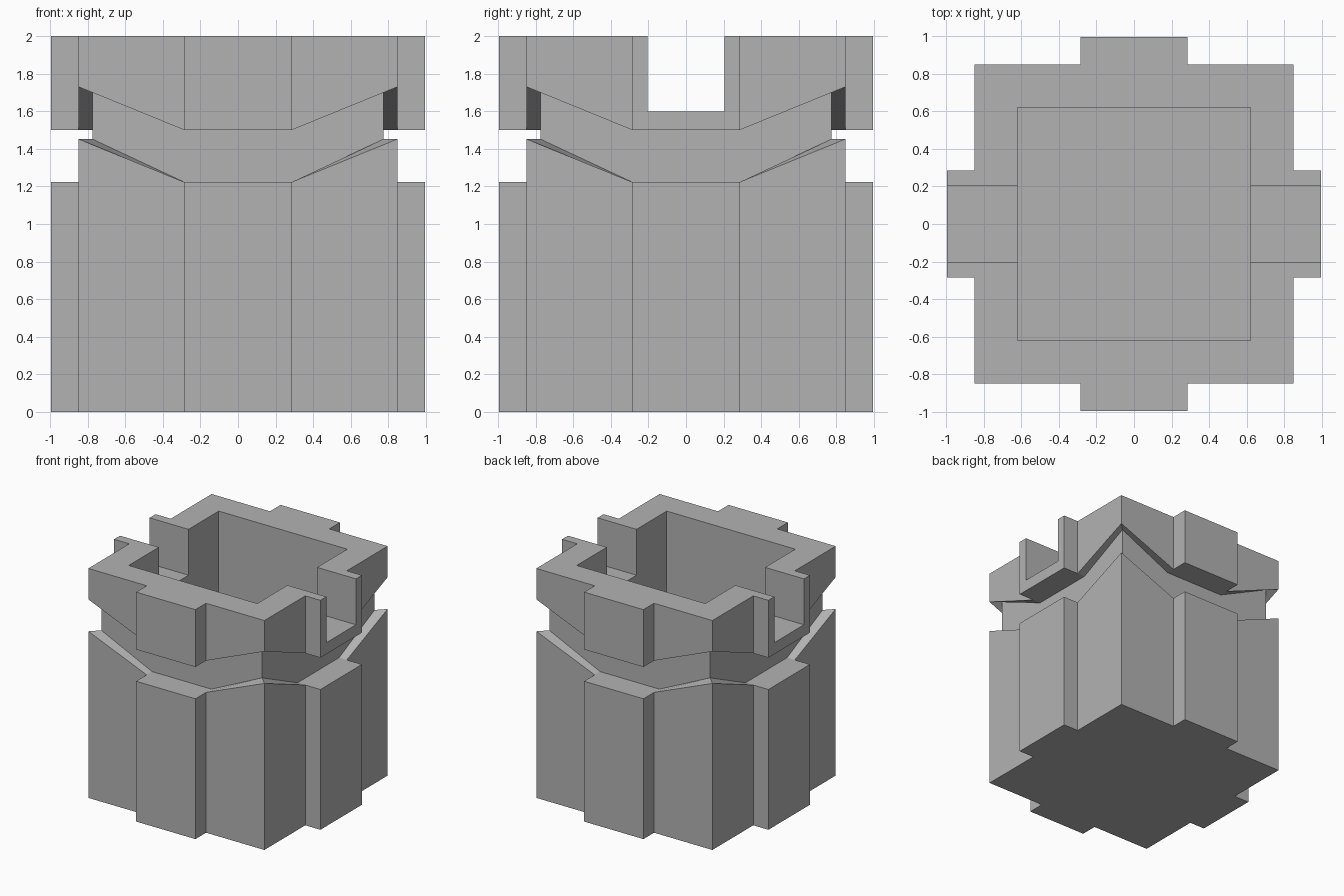
import bpy, bmesh

if "Cube" in bpy.data.objects:
    bpy.data.objects.remove(bpy.data.objects["Cube"])

R, RIB, HALF, NECK = 0.849, 0.995, 0.286, 0.775


def four_sides(side):
    """Repeat one side's (x, y, z) points around the four sides."""
    pts = []
    for _ in range(4):
        pts += side
        side = [(-y, x, z) for x, y, z in side]
    return pts


def outer_loop(bm, z_mid, z_corner):
    return [bm.verts.new(p) for p in four_sides([
        (-HALF, -R, z_mid), (-HALF, -RIB, z_mid), (HALF, -RIB, z_mid),
        (HALF, -R, z_mid), (R, -R, z_corner)])]


def neck_loop(bm, z_mid, z_corner):
    return [bm.verts.new(p) for p in four_sides([
        (-HALF, -NECK, z_mid), (HALF, -NECK, z_mid), (NECK, -NECK, z_corner)])]


def bridge(bm, a, b):
    n = len(a)
    for i in range(n):
        j = (i + 1) % n
        bm.faces.new((a[i], a[j], b[j], b[i]))


def ledge(bm, o, k):
    """Ledge between the ribbed outline and the square neck."""
    for s in range(4):
        i, j = s * 5, s * 3
        i2, j2 = (i + 5) % 20, (j + 3) % 12
        bm.faces.new(o[i:i + 4] + [k[j + 1], k[j]])
        bm.faces.new((o[i + 3], o[i + 4], k[j + 2], k[j + 1]))
        bm.faces.new((o[i + 4], o[i2], k[j2], k[j + 2]))


def box_cutter(name, hx, hy, z0, z1):
    bpy.ops.mesh.primitive_cube_add(size=2, location=(0, 0, (z0 + z1) / 2))
    ob = bpy.context.object
    ob.name = name
    ob.scale = (hx, hy, (z1 - z0) / 2)
    ob.hide_render = True
    ob.display_type = 'WIRE'
    ob.data.materials.append(grey)
    return ob


# Dark grey colour
grey = bpy.data.materials.new("dark_grey")
grey.diffuse_color = (0.45, 0.45, 0.45, 1)
grey.use_nodes = True
grey.node_tree.nodes["Principled BSDF"].inputs["Base Color"].default_value = grey.diffuse_color

# Ribbed body, recessed neck and ribbed rim as one shell
bm = bmesh.new()
base = outer_loop(bm, 0, 0)
shoulder = outer_loop(bm, 1.223, 1.452)
neck_low = neck_loop(bm, 1.223, 1.452)
neck_high = neck_loop(bm, 1.5, 1.73)
rim_low = outer_loop(bm, 1.5, 1.73)
rim_top = outer_loop(bm, 2, 2)
bm.faces.new(base)
bridge(bm, base, shoulder)
ledge(bm, shoulder, neck_low)
bridge(bm, neck_low, neck_high)
ledge(bm, rim_low, neck_high)
bridge(bm, rim_low, rim_top)
bm.faces.new(rim_top)
bmesh.ops.recalc_face_normals(bm, faces=bm.faces[:])
mesh = bpy.data.meshes.new("ribbed_pot")
bm.to_mesh(mesh)
bm.free()
mesh.materials.append(grey)
pot = bpy.data.objects.new("ribbed_pot", mesh)
bpy.context.collection.objects.link(pot)

# Square cavity and the two side notches
cutters = [box_cutter("cavity_cutter", 0.62, 0.62, 1.0, 2.3),
           box_cutter("notch_cutter", 1.3, 0.204, 1.6, 2.3)]
for c in cutters:
    m = pot.modifiers.new(c.name, 'BOOLEAN')
    m.operation = 'DIFFERENCE'
    m.solver = 'EXACT'
    m.object = c
